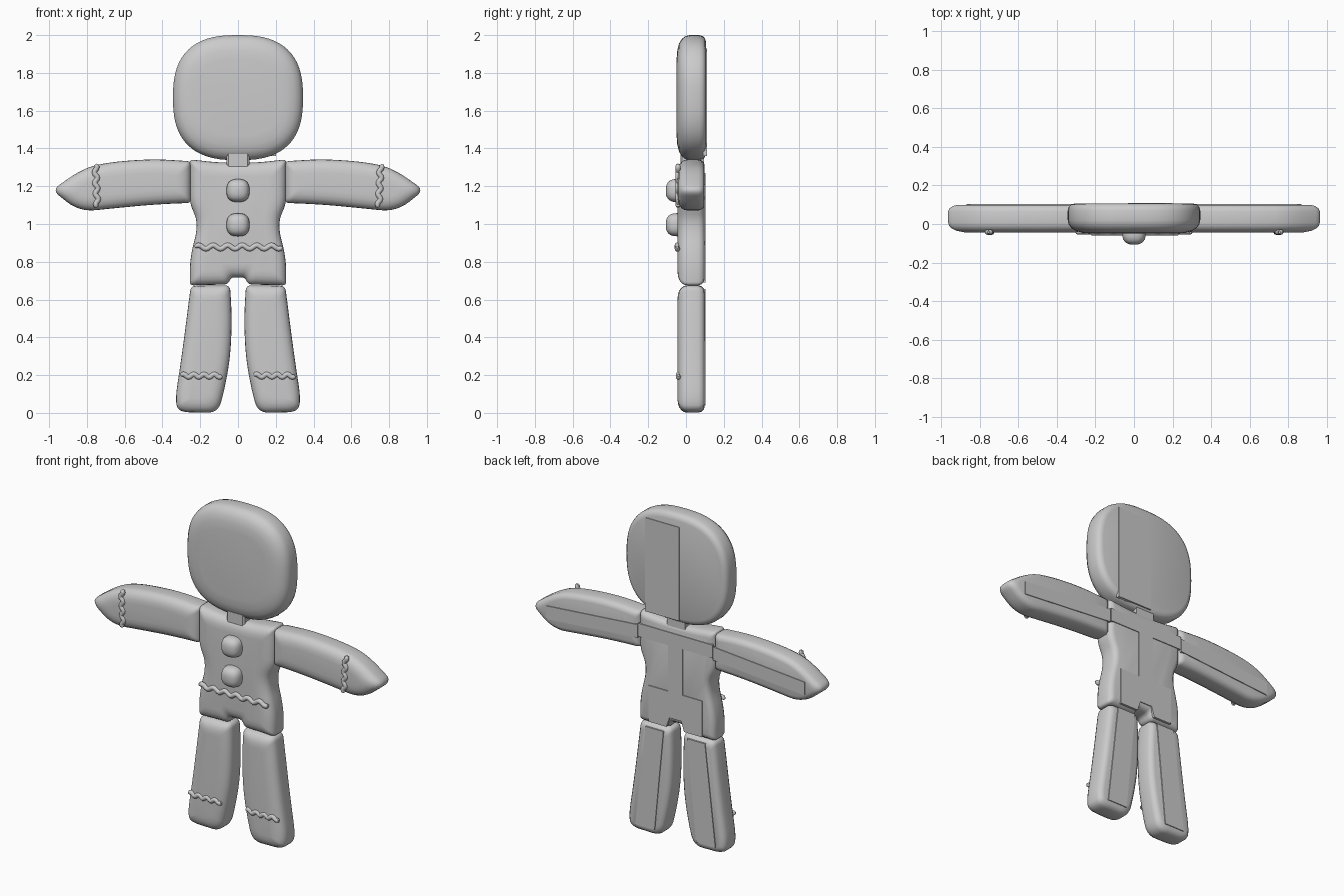
import bpy, bmesh, math
from mathutils import Vector

if "Cube" in bpy.data.objects:
    bpy.data.objects.remove(bpy.data.objects["Cube"])

# (inset, y) steps from front face to back face
BODY = [(.075, -.045), (.05, -.043), (.028, -.036), (.012, -.024), (.003, -.009), (0, .008),
        (0, .065), (.005, .082), (.016, .094), (.032, .099)]
HEAD = [(.13, -.05), (.08, -.046), (.045, -.037), (.02, -.022), (.005, -.002), (0, .02),
        (0, .07), (.005, .088), (.016, .1), (.035, .106)]
PLATE = [(0, .09), (0, .104)]


def inset_points(pts, d):
    """Move every edge of a closed outline inward by d."""
    n = len(pts)
    area = sum(pts[i].cross(pts[(i + 1) % n]) for i in range(n))
    s = 1 if area > 0 else -1
    out = []
    for i in range(n):
        a = (pts[i] - pts[i - 1]).normalized()
        b = (pts[(i + 1) % n] - pts[i]).normalized()
        na, nb = Vector((-a.y, a.x)) * s, Vector((-b.y, b.x)) * s
        out.append(pts[i] + (na + nb) * (d / max(.3, 1 + na.dot(nb))))
    return out


def round_corners(pts, radii, seg=6):
    out, n = [], len(pts)
    for i, p in enumerate(pts):
        if radii[i] == 0:
            out.append(p)
            continue
        u, v = pts[i - 1] - p, pts[(i + 1) % n] - p
        a = p + u.normalized() * min(radii[i], u.length * .48)
        b = p + v.normalized() * min(radii[i], v.length * .48)
        for k in range(seg + 1):
            t = k / seg
            out.append(a * (1 - t) ** 2 + p * (2 * t * (1 - t)) + b * t * t)
    return out


def finish(name, bm, angle=40):
    bmesh.ops.recalc_face_normals(bm, faces=bm.faces)
    me = bpy.data.meshes.new(name)
    bm.to_mesh(me)
    bm.free()
    ob = bpy.data.objects.new(name, me)
    bpy.context.collection.objects.link(ob)
    bpy.ops.object.select_all(action='DESELECT')
    ob.select_set(True)
    bpy.context.view_layer.objects.active = ob
    bpy.ops.object.shade_smooth_by_angle(angle=math.radians(angle))
    return ob


def slab(name, outline, profile, s=1):
    """Cookie-like slab: (x, z, corner radius) outline swept through the profile."""
    bm = bmesh.new()
    pts = [Vector((x * s, z)) for x, z, r in outline]
    radii = [r for x, z, r in outline]
    rings = []
    for d, y in profile:
        ring = round_corners(inset_points(pts, d), radii)
        rings.append([bm.verts.new((p.x, y, p.y)) for p in ring])
    for a, b in zip(rings, rings[1:]):
        for i in range(len(a)):
            bm.faces.new((a[i - 1], a[i], b[i], b[i - 1]))
    bm.faces.new(rings[0])
    bm.faces.new(rings[-1])
    return finish(name, bm)


def icing(name, start, end, waves, amp=.01, y=-.046, radius=.014):
    """Wavy piped line lying on the front."""
    a, b = Vector(start), Vector(end)
    side = Vector((-(b - a).y, (b - a).x)).normalized()
    n = waves * 8
    cu = bpy.data.curves.new(name, 'CURVE')
    cu.dimensions = '3D'
    cu.bevel_depth, cu.bevel_resolution, cu.use_fill_caps = radius, 3, True
    sp = cu.splines.new('POLY')
    sp.points.add(n)
    for i in range(n + 1):
        p = a.lerp(b, i / n) + side * amp * math.sin(i / n * waves * math.tau)
        sp.points[i].co = (p.x, y, p.y, 1)
        sp.points[i].radius = .5 if i in (0, n) else 1
    sp.use_smooth = True
    bpy.context.collection.objects.link(bpy.data.objects.new(name, cu))


def mirrored(half):
    return half + [(-x, z, r) for x, z, r in reversed(half)]


# head
head = []
for i in range(64):
    c, s = math.cos(i / 64 * math.tau), math.sin(i / 64 * math.tau)
    e = 2 / 2.6
    head.append((math.copysign(abs(c) ** e * .344, c),
                 1.669 + math.copysign(abs(s) ** e * .331, s), 0))
slab("head", head, HEAD)
slab("head_back_plate", [(-.03, 1.36, 0), (.2, 1.36, 0), (.2, 1.93, 0), (-.03, 1.93, 0)],
     [(0, .09), (0, .11)])

# neck and torso
slab("neck", [(-.06, 1.28, 0), (.06, 1.28, 0), (.06, 1.38, 0), (-.06, 1.38, 0)],
     [(.01, -.03), (0, -.02), (0, .095)])
slab("torso", mirrored([(-.1, 1.325, .06), (-.255, 1.342, .02), (-.255, 1.11, .04),
                        (-.208, 1.0, .1), (-.255, .82, .1), (-.255, .675, .02),
                        (-.055, .68, .02), (-.035, .718, .02)]), BODY)
slab("torso_back_plate", mirrored([(-.25, 1.27, 0), (-.25, 1.19, 0), (-.05, 1.19, 0),
                                   (-.05, .91, 0), (-.18, .91, 0), (-.18, .69, 0),
                                   (-.06, .69, 0), (-.04, .75, 0)]), PLATE)

# arms and legs
arm = [(.25, 1.332, .02), (.45, 1.345, .2), (.68, 1.328, .2), (.82, 1.295, .2),
       (.985, 1.18, .05), (.84, 1.064, .1), (.66, 1.083, .2), (.45, 1.103, .2), (.25, 1.112, .02)]
leg = [(.25, .673, .03), (.042, .676, .03), (.032, .5, .2), (.04, .3, .2), (.07, .13, .1),
       (.105, .0, .06), (.315, .004, .06), (.333, .07, .08), (.295, .32, .2)]
arm_plate = [(.255, 1.26, 0), (.87, 1.21, 0), (.87, 1.13, 0), (.255, 1.18, 0)]
leg_plate = [(.2, .655, 0), (.08, .655, 0), (.14, .04, 0), (.27, .04, 0)]
for s, tag in ((-1, "right"), (1, "left")):
    slab(tag + "_arm", arm, BODY, s)
    slab(tag + "_leg", leg, BODY, s)
    slab(tag + "_arm_back_plate", arm_plate, PLATE, s)
    slab(tag + "_leg_back_plate", leg_plate, PLATE, s)
    icing(tag + "_cuff_icing", (s * .745, 1.09), (s * .755, 1.315), 4, .008, -.042)
    icing(tag + "_ankle_icing", (s * .085, .197), (s * .302, .197), 4, .008, -.04)

# waist icing and buttons
icing("waist_icing", (-.228, .878), (.235, .878), 6)
for k, z in enumerate((1.177, .996)):
    bm = bmesh.new()
    bmesh.ops.create_cube(bm, size=2)
    bmesh.ops.subdivide_edges(bm, edges=bm.edges, cuts=9, use_grid_fill=True)
    for v in bm.verts:
        v.co *= .061 / sum(abs(c) ** 2.6 for c in v.co) ** (1 / 2.6)
        v.co += Vector((0, -.046, z))
    finish(f"button_{k + 1}", bm, 60)
